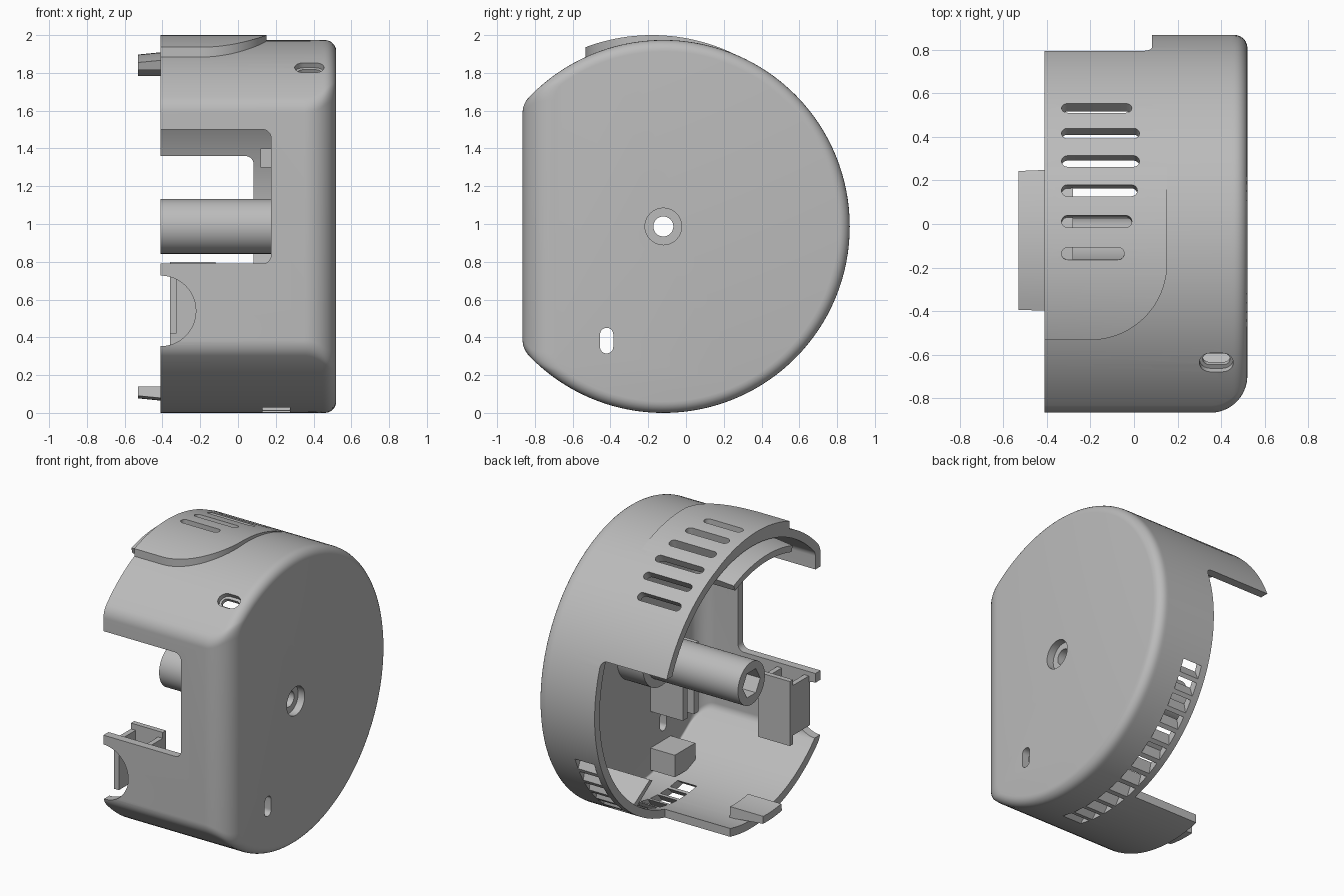
import bpy, bmesh, math
from math import sin, cos, sqrt, pi, radians

if "Cube" in bpy.data.objects:
    bpy.data.objects.remove(bpy.data.objects["Cube"], do_unlink=True)

plastic = bpy.data.materials.new("grey_plastic")
plastic.use_nodes = True
GREY = (0.5, 0.5, 0.5, 1)
plastic.diffuse_color = GREY
plastic.node_tree.nodes["Principled BSDF"].inputs["Base Color"].default_value = GREY

CY, CZ, R = -0.12, 0.987, 0.987      # drum axis and radius
OPEN, FACE, FLAT = -0.41, 0.52, -0.865
WALL = 0.055


def loft(name, rings):
    """Closed solid through rings that have equal point counts."""
    bm = bmesh.new()
    loops = [[bm.verts.new(p) for p in ring] for ring in rings]
    n = len(loops[0])
    for a, b in zip(loops, loops[1:]):
        for i in range(n):
            bm.faces.new((a[i], a[(i + 1) % n], b[(i + 1) % n], b[i]))
    bm.faces.new(loops[0])
    bm.faces.new(loops[-1])
    bmesh.ops.recalc_face_normals(bm, faces=bm.faces)
    mesh = bpy.data.meshes.new(name)
    bm.to_mesh(mesh)
    bm.free()
    mesh.materials.append(plastic)
    ob = bpy.data.objects.new(name, mesh)
    bpy.context.collection.objects.link(ob)
    return ob


def boolean(ob, tool, op='DIFFERENCE', keep=False):
    mod = ob.modifiers.new("cut", 'BOOLEAN')
    mod.operation, mod.solver, mod.object = op, 'EXACT', tool
    bpy.context.view_layer.objects.active = ob
    bpy.ops.object.modifier_apply(modifier=mod.name)
    if not keep:
        bpy.data.objects.remove(tool, do_unlink=True)


def polar(r, deg):
    return CY + r * cos(radians(deg)), CZ + r * sin(radians(deg))


def cylinder(name, x0, x1, r, n=64, cy=CY, cz=CZ):
    pts = [(cy + r * cos(2 * pi * i / n), cz + r * sin(2 * pi * i / n)) for i in range(n)]
    return loft(name, [[(x, y, z) for y, z in pts] for x in (x0, x1)])


def box(name, x0, x1, y0, y1, z0, z1):
    return loft(name, [[(x, y0, z0), (x, y1, z0), (x, y1, z1), (x, y0, z1)] for x in (x0, x1)])


def arc_block(name, x0, x1, r0, r1, a0, a1, skew=0, n=12):
    steps = [a0 + (a1 - a0) * i / n for i in range(n + 1)]
    pts = [polar(r1, a) for a in steps] + [polar(r0, a + skew) for a in reversed(steps)]
    return loft(name, [[(x, y, z) for y, z in pts] for x in (x0, x1)])


def rounded(u0, u1, v0, v1, r, n=8):
    """Outline of a rounded rectangle."""
    out = []
    for k, (u, v) in enumerate([(u1 - r, v1 - r), (u0 + r, v1 - r), (u0 + r, v0 + r), (u1 - r, v0 + r)]):
        out += [(u + r * cos(pi / 2 * (k + i / n)), v + r * sin(pi / 2 * (k + i / n)))
                for i in range(n + 1)]
    return out


def prism_y(name, pts, y0, y1):
    return loft(name, [[(u, y, v) for u, v in pts] for y in (y0, y1)])


def radial_slot(deg, x0, x1, half, r0, r1):
    """Stadium shaped cutter pointing along a radius."""
    pts = rounded(x0, x1, -half, half, half * 0.99)
    s, c = sin(radians(deg)), cos(radians(deg))
    return loft("slot_cutter", [[(u, CY + r * c - v * s, CZ + r * s + v * c) for u, v in pts]
                                for r in (r0, r1)])


def section(x, r, flat, rf, n=96, m=10):
    """Circle with a flat front and filleted corners."""
    dy = flat + rf - CY
    dz = sqrt((r - rf) ** 2 - dy ** 2)
    a = math.atan2(dz, dy)
    pts = [(CY + dy + rf * cos(t), CZ + dz + rf * sin(t))
           for t in [pi + (a - pi) * i / m for i in range(m)]]
    pts += [(CY + r * cos(t), CZ + r * sin(t)) for t in [a - 2 * a * i / n for i in range(n + 1)]]
    pts += [(CY + dy + rf * cos(t), CZ - dz + rf * sin(t))
            for t in [-a + (a - pi) * i / m for i in range(1, m + 1)]]
    return [(x, y, z) for y, z in pts]


def drum(name, end, t):
    """Drum solid inset by t, with a small rim fillet and a large one at the flat."""
    def inset(d, r):
        return t + (r - sqrt(max(0, r * r - (r - d) ** 2)) if d < r else 0)
    big, small = 0.17 - t, max(0.06 - t, 0.012)
    depths = [small * (1 - cos(pi / 2 * i / 6)) for i in range(7)]
    depths += [small + (big - small) * i / 8 for i in range(1, 9)]
    rings = [section(FACE - t - d, R - inset(d, small), FLAT + inset(d, big), 0.12 - t) for d in depths]
    rings.append(section(end, R - t, FLAT + t, 0.12 - t))
    return loft(name, rings)


# Main shell
shell = drum("housing_shell", OPEN, 0)
boolean(shell, drum("cavity_cutter", -0.6, WALL))

# Front window, cable notch and the large rear opening
boolean(shell, prism_y("window_cutter", rounded(-0.7, 0.175, 0.79, 1.5, 0.045), -1, -0.55))
notch = [(OPEN + 0.187 * cos(2 * pi * i / 48), 0.54 + 0.187 * sin(2 * pi * i / 48)) for i in range(48)]
boolean(shell, prism_y("notch_cutter", notch, -1, -0.72))
boolean(shell, prism_y("rear_cutter", rounded(-0.7, 0.083, -0.3, 1.36, 0.045), 0.11, 1.2))

# Axle hole and small slot through the round face
boolean(shell, cylinder("axle_cutter", 0.4, 0.6, 0.097, 48))
face_slot = rounded(-0.455, -0.385, 0.315, 0.45, 0.034)
boolean(shell, loft("face_slot_cutter", [[(x, u, v) for u, v in face_slot] for x in (0.4, 0.6)]))

# Recessed oval hole on the upper shoulder
boolean(shell, radial_slot(121.5, 0.3, 0.455, 0.05, 0.955, 1.1))
boolean(shell, radial_slot(121.5, 0.315, 0.44, 0.03, 0.85, 1.1))

# Louvred vent around the lower rear
for i in range(13):
    a = -26.5 - 6.54 * i
    boolean(shell, arc_block("vent_cutter", 0.13, 0.275, R - 0.075, R + 0.02, a, a + 4.9, skew=5, n=3))

# Raised top panel with a rounded corner, fading into the drum at the rear
panel = cylinder("raised_top_panel", OPEN, 0.3, R + 0.011, 192, CY - 0.06, CZ + 0.015)
boolean(panel, cylinder("panel_core_cutter", -0.6, 0.5, R - 0.03, 128))
corner = [(-0.2 + 0.352 * sin(t), -0.18 - 0.352 * cos(t)) for t in [pi / 2 * i / 20 for i in range(21)]]
outline = [(-0.6, -0.532)] + corner + [(0.152, 0.4), (-0.6, 0.4)]
boolean(panel, loft("panel_outline", [[(x, y, z) for x, y in outline] for z in (1.5, 2.3)]), 'INTERSECT')

# Six cooling slots through panel and shell
for i, x1 in enumerate([-0.01, 0.025, 0.025, 0.015, -0.01, -0.045]):
    cutter = radial_slot(48.7 + 8.44 * i, -0.332, x1, 0.028, 0.85, 1.15)
    boolean(panel, cutter, keep=True)
    boolean(shell, cutter)

# Hub tube with hexagonal socket
hub = cylinder("hub_tube", OPEN, FACE - WALL + 0.005, 0.145)
boolean(hub, cylinder("bore_cutter", -0.6, 0.6, 0.053, 32))
boolean(hub, cylinder("hex_cutter", -0.6, 0.1, 0.095, 6))
collar = cylinder("hub_collar", 0.27, FACE - WALL + 0.005, 0.2)
boolean(collar, cylinder("collar_cutter", 0, 0.6, 0.14))

# Locating tabs on the open rim, with chamfered tips
def tab(name, r0, r1, a0, a1):
    ob = arc_block(name, -0.53, -0.28, r0, r1, a0, a1, n=16)
    for v in ob.data.vertices:
        if v.co.x < -0.5:
            dy, dz = v.co.y - CY, v.co.z - CZ
            if math.hypot(dy, dz) > (r0 + r1) / 2:
                k = 1 - 0.025 / r1
                v.co.y, v.co.z = CY + dy * k, CZ + dz * k
    return ob

upper = tab("upper_tab", 0.868, R - WALL + 0.003, 66.5, 107.5)
lower = tab("lower_tab", 0.86, R - WALL + 0.003, -100, -87)

# Socket pocket behind the cable notch
pocket = [box("pocket_back", -0.36, -0.12, -0.64, -0.605, 0.36, 0.8)]
for side, x in (("outer", -0.36), ("inner", -0.155)):
    pocket.append(box("pocket_wall_" + side, x, x + 0.035, -0.82, -0.61, 0.42, 0.76))

# Inner ribs, floor block and vent baffle
ribs = [box("rib_%d" % (i + 1), 0.22, 0.48, y, y + 0.05, 0.5, 0.98)
        for i, y in enumerate((-0.45, -0.33))]
ribs.append(box("upper_post", 0.12, 0.48, 0.3, 0.36, 1.3, 1.4))
ribs.append(box("floor_block", 0.28, 0.48, -0.5, -0.28, 0.1, 0.25))
baffle = arc_block("vent_baffle", 0.09, 0.48, 0.75, 0.94, -56, -53.5, skew=-6, n=2)

# Smooth shading with sharp creases
for ob in [shell, panel, hub, collar, upper, lower, baffle] + pocket + ribs:
    bpy.ops.object.select_all(action='DESELECT')
    ob.select_set(True)
    bpy.context.view_layer.objects.active = ob
    bpy.ops.object.shade_smooth_by_angle(angle=radians(28))
